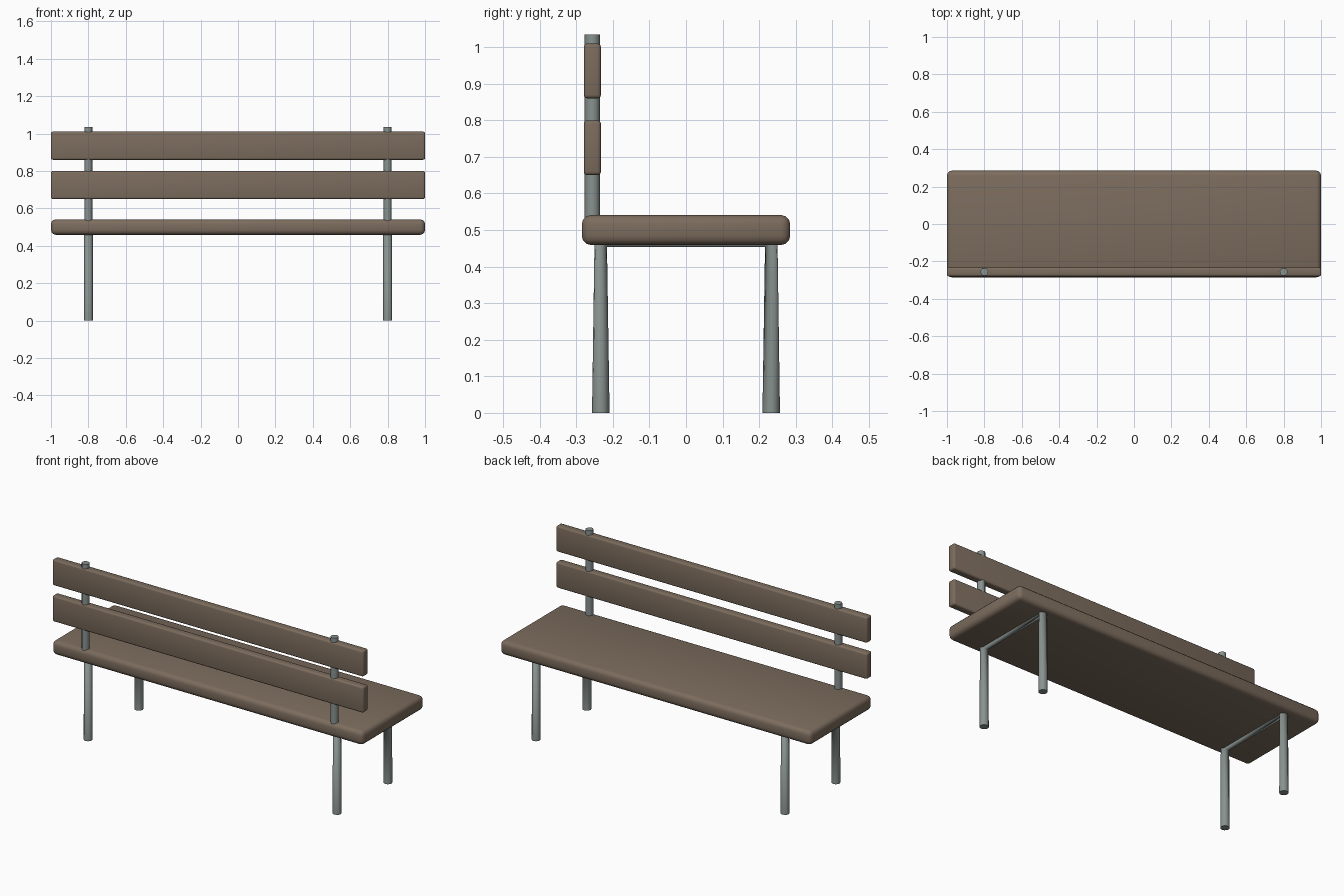
import bpy

if "Cube" in bpy.data.objects:
    bpy.data.objects.remove(bpy.data.objects["Cube"])


def material(name, color):
    m = bpy.data.materials.new(name)
    m.diffuse_color = (*color, 1)
    m.use_nodes = True
    m.node_tree.nodes["Principled BSDF"].inputs["Base Color"].default_value = m.diffuse_color
    return m


wood = material("wood", (0.20, 0.15, 0.11))
metal = material("metal", (0.25, 0.29, 0.28))


def plank(name, loc, size, bevel, segments):
    bpy.ops.mesh.primitive_cube_add(size=1, location=loc)
    ob = bpy.context.object
    ob.name = name
    ob.scale = size
    bpy.ops.object.transform_apply(location=False, rotation=False, scale=True)
    mod = ob.modifiers.new("rounded", 'BEVEL')
    mod.width = bevel
    mod.segments = segments
    bpy.ops.object.modifier_apply(modifier=mod.name)
    ob.data.materials.append(wood)
    bpy.ops.object.shade_smooth_by_angle()


def tube(name, points, radius):
    cu = bpy.data.curves.new(name, 'CURVE')
    cu.dimensions = '3D'
    cu.bevel_depth = radius
    cu.bevel_resolution = 4
    cu.use_fill_caps = True
    sp = cu.splines.new('POLY')
    sp.points.add(len(points) - 1)
    for p, co in zip(sp.points, points):
        p.co = (*co, 1)
    cu.materials.append(metal)
    ob = bpy.data.objects.new(name, cu)
    bpy.context.collection.objects.link(ob)


# Wooden seat and two backrest boards
plank("seat", (0, 0, 0.5), (2, 0.57, 0.082), 0.025, 3)
plank("lower_back_board", (0, -0.256, 0.725), (2, 0.047, 0.15), 0.01, 3)
plank("upper_back_board", (0, -0.256, 0.935), (2, 0.047, 0.15), 0.01, 3)

# Bent leg frames under the seat, and posts carrying the backrest
for side, x in (("left", -0.8), ("right", 0.8)):
    tube(side + "_leg_frame",
         [(x, -0.233, 0), (x, -0.233, 0.47), (x, 0.233, 0.47), (x, 0.233, 0)], 0.024)
    tube(side + "_back_post", [(x, -0.256, 0.5), (x, -0.256, 1.035)], 0.021)
